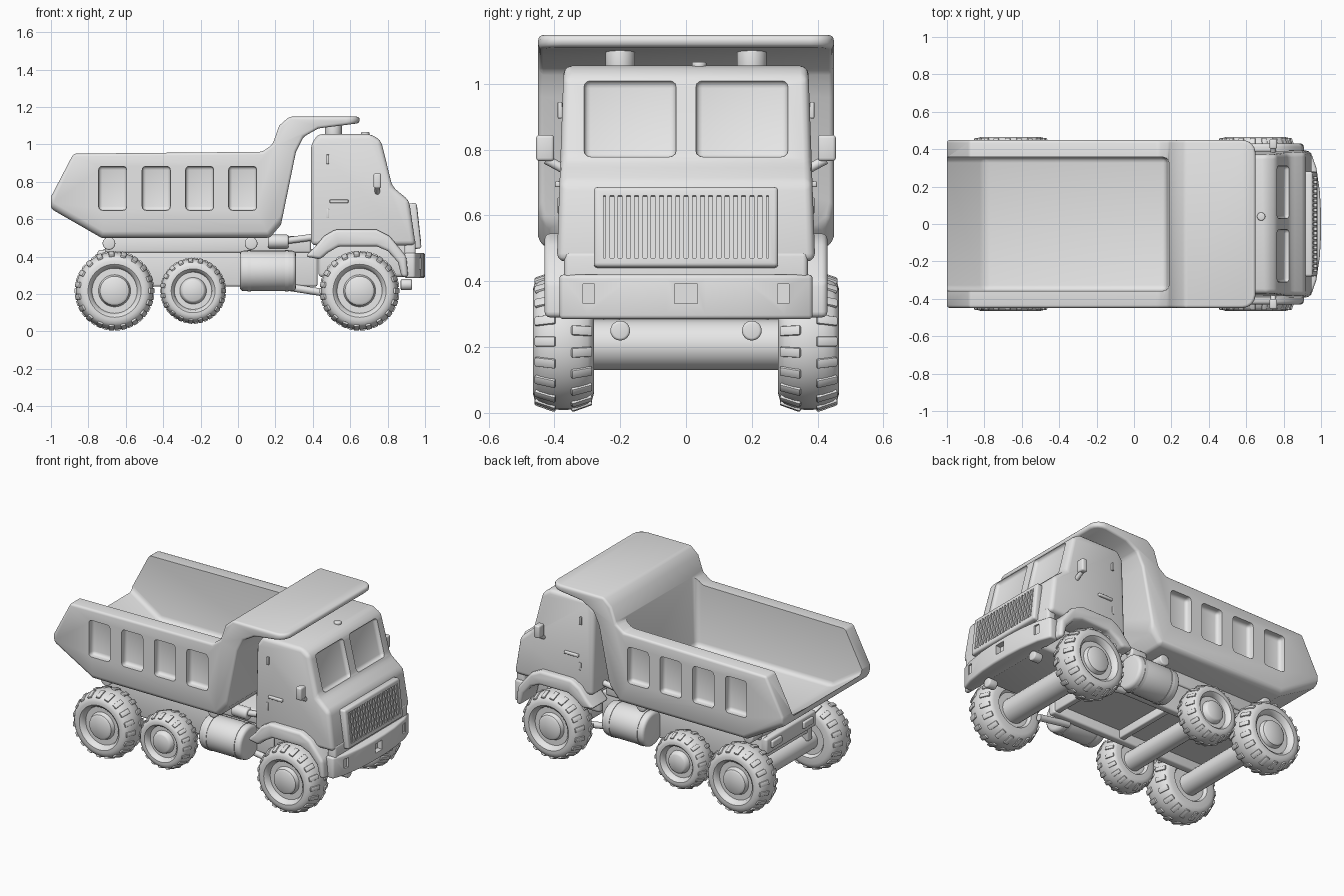
import bpy, bmesh, math
from mathutils import Matrix, Vector

old = bpy.data.objects.get("Cube")
if old:
    bpy.data.objects.remove(old)

grey = bpy.data.materials.new("plain_grey")
grey.use_nodes = True
grey.diffuse_color = (0.8, 0.8, 0.8, 1)
grey.node_tree.nodes["Principled BSDF"].inputs["Base Color"].default_value = (0.8, 0.8, 0.8, 1)
parts, cutters = [], []


def finish(name, bm, bevel=0.0, cutter=False):
    bmesh.ops.recalc_face_normals(bm, faces=bm.faces)
    me = bpy.data.meshes.new(name)
    bm.to_mesh(me)
    bm.free()
    me.materials.append(grey)
    ob = bpy.data.objects.new(name, me)
    bpy.context.collection.objects.link(ob)
    ob.hide_render = cutter
    (cutters if cutter else parts).append(ob)
    if bevel:
        mod = ob.modifiers.new("rounding", "BEVEL")
        mod.width, mod.segments, mod.limit_method = bevel, 3, "ANGLE"
    return ob


def cut(ob, cutter):
    mod = ob.modifiers.new("cut", "BOOLEAN")
    mod.operation, mod.object = "DIFFERENCE", cutter


def prism(name, pts, lo, hi, bevel=0.0, axis="y", shape=None, cutter=False):
    """Extrude an outline: (x, z) along y, or (x, y) along z."""
    bm = bmesh.new()
    place = (lambda a, b, t: (a, t, b)) if axis == "y" else (lambda a, b, t: (a, b, t))
    rings = [[bm.verts.new(place(a, b, t)) for a, b in pts] for t in (lo, hi)]
    bm.faces.new(rings[0])
    bm.faces.new(rings[1][::-1])
    for i in range(len(pts)):
        j = (i + 1) % len(pts)
        bm.faces.new((rings[0][i], rings[1][i], rings[1][j], rings[0][j]))
    if shape:
        shape(bm)
    return finish(name, bm, bevel, cutter)


def box(name, centre, size, bevel=0.0, tilt=0.0, cutter=False):
    bm = bmesh.new()
    m = Matrix.Translation(centre) @ Matrix.Rotation(tilt, 4, "Y") @ Matrix.Diagonal((*size, 1))
    bmesh.ops.create_cube(bm, size=1, matrix=m)
    return finish(name, bm, bevel, cutter)


def rod(name, a, b, radius, bevel=0.0, sides=24):
    a, b = Vector(a), Vector(b)
    bm = bmesh.new()
    m = Matrix.Translation((a + b) / 2) @ (b - a).to_track_quat("Z", "Y").to_matrix().to_4x4()
    bmesh.ops.create_cone(bm, cap_ends=True, segments=sides, radius1=radius, radius2=radius,
                          depth=(b - a).length, matrix=m)
    return finish(name, bm, bevel)


def wheel(name, x, side, R, outer, w):
    """Turned tyre and hub with low, staggered tread lugs on the shoulders."""
    bm = bmesh.new()
    outline = [(0, 0.02), (0.5 * R, 0.02), (0.56 * R, 0), (0.74 * R, 0), (0.83 * R, 0.03 * w), (0.89 * R, 0.1 * w),
               (0.94 * R, 0.25 * w), (0.965 * R, 0.42 * w), (0.965 * R, 0.58 * w), (0.94 * R, 0.75 * w),
               (0.89 * R, 0.9 * w), (0.83 * R, 0.97 * w), (0.74 * R, w), (0.66 * R, w),
               (0.59 * R, w - 0.012), (0.56 * R, w - 0.035), (0.4 * R, w - 0.035),
               (0.36 * R, w - 0.01), (0.3 * R, w - 0.002), (0, w - 0.002)]
    vs = [bm.verts.new((r, y, 0)) for r, y in outline]
    es = [bm.edges.new(p) for p in zip(vs, vs[1:])]
    bmesh.ops.spin(bm, geom=vs + es, cent=(0, 0, 0), axis=(0, 1, 0), angle=math.tau, steps=40)
    bmesh.ops.remove_doubles(bm, verts=bm.verts, dist=0.0005)
    count = 19
    for i in range(2 * count):
        sign = -1 if i % 2 else 1
        m = (Matrix.Rotation(i * math.pi / count, 4, "Y")
             @ Matrix.Translation((0.92 * R, w * (0.5 + 0.3 * sign), 0))
             @ Matrix.Rotation(0.34 * sign, 4, "Z") @ Matrix.Diagonal((0.06 * R, w * 0.36, 0.14 * R, 1)))
        lug = bmesh.ops.create_cube(bm, size=1, matrix=m)["verts"]
        bmesh.ops.bevel(bm, geom=list({e for v in lug for e in v.link_edges}), offset=0.005,
                        segments=2, profile=0.5, affect="EDGES")
    for v in bm.verts:
        v.co = (v.co.x + x, side * (outer - w + v.co.y), v.co.z + 0.217)
    finish(name, bm)


# Dump bed with canopy over the cab: rounded canopy corners, chamfered belly
def soften_bed(bm):
    def level(e):
        return abs(e.verts[0].co.y - e.verts[1].co.y) < 0.01
    corners = [e for e in bm.edges if level(e) and all(v.co.x > 0.64 for v in e.verts)]
    bmesh.ops.bevel(bm, geom=corners, offset=0.07, segments=4, profile=0.5, affect="EDGES")
    belly = [e for e in bm.edges if level(e) and all(v.co.z < 0.66 for v in e.verts)]
    bmesh.ops.bevel(bm, geom=belly, offset=0.035, segments=2, profile=0.5, affect="EDGES")


bed_line = [(-1, 0.72), (-0.88, 0.95), (0.13, 0.96), (0.185, 1.0), (0.22, 1.1), (0.275, 1.148), (0.65, 1.148),
            (0.65, 1.113), (0.43, 1.085), (0.35, 1.04), (0.31, 0.96), (0.23, 0.57), (0.17, 0.5), (-0.73, 0.5),
            (-1, 0.655)]
bed = prism("dump_bed", bed_line, -0.449, 0.449, 0.015, shape=soften_bed)
cut(bed, prism("bed_hollow", [(-1.1, 0.755), (-0.8, 0.56), (0.175, 0.56), (0.195, 1.3), (-1.1, 1.3)],
               -0.357, 0.357, 0.03, cutter=True))
for side in (-1, 1):
    for x in (-0.67, -0.437, -0.205, 0.025):
        cut(bed, box("bed_pocket", (x, side * 0.476, 0.765), (0.15, 0.14, 0.235), 0.02, cutter=True))


# Cab, narrowing towards the roof, with recessed windscreens
def taper(bm):
    for v in bm.verts:
        v.co.y *= 1 - 0.09 * (v.co.z - 0.45)


cab_line = [(0.39, 0.46), (0.39, 1.0), (0.43, 1.055), (0.71, 1.055), (0.765, 1.02), (0.825, 0.775),
            (0.86, 0.745), (0.915, 0.7), (0.95, 0.46)]
cab = prism("cab", cab_line, -0.393, 0.393, 0.025, shape=taper)
for side in (-1, 1):
    cut(cab, box("windscreen_recess", (0.834, side * 0.17, 0.903), (0.12, 0.28, 0.24), 0.02, -0.24, cutter=True))
box("engine_bay", (0.67, 0, 0.39), (0.48, 0.52, 0.2), 0.02)
box("nose_lower", (0.92, 0, 0.42), (0.06, 0.74, 0.14), 0.015)

# Grille
grille = box("grille_frame", (0.943, 0, 0.563), (0.05, 0.56, 0.245), 0.012, -0.11)
cut(grille, box("grille_recess", (0.972, 0, 0.566), (0.04, 0.5, 0.19), tilt=-0.11, cutter=True))
for i in range(20):
    box("grille_slat", (0.955, (i - 9.5) * 0.025, 0.565), (0.028, 0.013, 0.195), tilt=-0.11)

# Curved bumper with lamp slots
half = [(0.89, 0.385), (0.945, 0.385), (0.975, 0.3), (0.994, 0.17), (1.0, 0.06)]
bumper = prism("bumper", half + [(x, -y) for x, y in half[::-1]], 0.285, 0.42, 0.012, axis="z")
for y, w in ((-0.295, 0.035), (0, 0.07), (0.295, 0.035)):
    cut(bumper, box("lamp_slot", (0.995, y, 0.362), (0.06, w, 0.06), cutter=True))

# Fittings on both sides
fender_line = [(0.36, 0.4), (0.41, 0.45), (0.46, 0.51), (0.52, 0.545), (0.74, 0.545), (0.81, 0.51), (0.86, 0.45),
               (0.9, 0.4), (0.91, 0.29), (0.875, 0.29), (0.855, 0.37), (0.8, 0.43), (0.74, 0.455), (0.54, 0.455),
               (0.48, 0.42), (0.44, 0.385)]
for side in (-1, 1):
    prism("fender", fender_line, *sorted((side * 0.26, side * 0.43)), bevel=0.018)
    box("mirror", (0.745, side * 0.428, 0.805), (0.04, 0.055, 0.08), 0.01)
    rod("mirror_arm", (0.745, side * 0.36, 0.735), (0.745, side * 0.425, 0.77), 0.014)
    box("door_handle", (0.54, side * 0.388, 0.695), (0.1, 0.02, 0.018), 0.005)
    for z in (0.63, 0.92):
        box("door_hinge", (0.48, side * 0.383, z), (0.014, 0.014, 0.05), 0.003)
    rod("exhaust_stack", (0.51, side * 0.2, 1.03), (0.51, side * 0.2, 1.105), 0.045, 0.008)
    rod("fuel_tank", (0.01, side * 0.315, 0.323), (0.31, side * 0.315, 0.323), 0.108, 0.02, 32)
    for x in (0.06, 0.26):
        rod("tank_strap", (x - 0.01, side * 0.315, 0.323), (x + 0.01, side * 0.315, 0.323), 0.111, 0, 32)
    rod("lift_cylinder", (0.16, side * 0.27, 0.48), (0.27, side * 0.27, 0.48), 0.037, 0.01)
    rod("lift_rod", (0.26, side * 0.27, 0.485), (0.41, side * 0.27, 0.505), 0.018)
    for x in (-0.69, 0.07):
        rod("bed_pivot", (x, side * 0.25, 0.47), (x, side * 0.36, 0.47), 0.034, 0.008)
    box("chassis_rail", (-0.15, side * 0.225, 0.34), (1.15, 0.05, 0.2), 0.012)
    rod("chassis_brace", (0.28, side * 0.25, 0.235), (0.5, side * 0.25, 0.2), 0.02)
    box("tail_lamp", (-0.752, side * 0.16, 0.39), (0.025, 0.1, 0.045), 0.008)
    rod("tow_eye", (0.87, side * 0.2, 0.25), (0.93, side * 0.2, 0.25), 0.03, 0.008)
    wheel("front_wheel", 0.65, side, 0.215, 0.465, 0.185)
    wheel("middle_wheel", -0.24, side, 0.178, 0.44, 0.16)
    wheel("rear_wheel", -0.66, side, 0.215, 0.465, 0.185)
rod("roof_lamp", (0.68, 0.04, 1.045), (0.68, 0.04, 1.067), 0.022, 0.006)

# Chassis and axles
box("chassis_plate", (-0.15, 0, 0.35), (1.14, 0.44, 0.1))
box("subframe", (-0.16, 0, 0.465), (1.1, 0.52, 0.09), 0.012)
box("rear_crossmember", (-0.725, 0, 0.385), (0.05, 0.5, 0.1), 0.012)
for x in (-0.08, 0.4):
    box("chassis_crossmember", (x, 0, 0.28), (0.04, 0.42, 0.06), 0.008)
for name, x, r in (("front_axle", 0.65, 0.077), ("middle_axle", -0.24, 0.06), ("rear_axle", -0.66, 0.065)):
    rod(name, (x, -0.34, 0.207), (x, 0.34, 0.207), r)

# Apply modifiers, smooth the shading and drop the cutters
bpy.ops.object.select_all(action="DESELECT")
for ob in parts:
    ob.select_set(True)
bpy.context.view_layer.objects.active = parts[0]
bpy.ops.object.convert(target="MESH")
bpy.ops.object.shade_smooth_by_angle(angle=math.radians(38))
for ob in cutters:
    bpy.data.objects.remove(ob)
